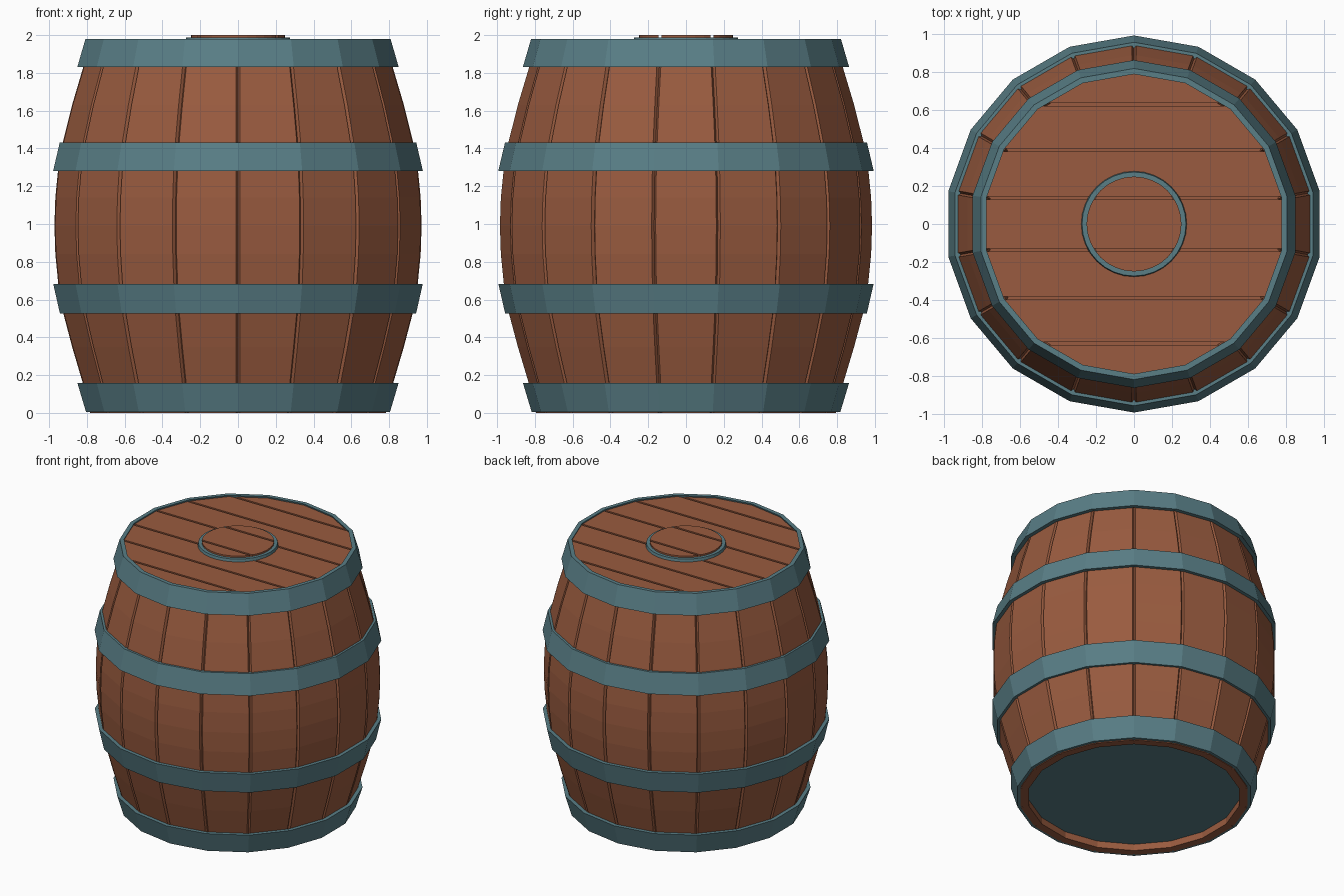
import bpy, bmesh
from math import sin, cos, pi, radians

if "Cube" in bpy.data.objects:
    bpy.data.objects.remove(bpy.data.objects["Cube"])

SIDES = 18


def material(name, rgb):
    m = bpy.data.materials.new(name)
    m.diffuse_color = (*rgb, 1)
    m.use_nodes = True
    m.node_tree.nodes["Principled BSDF"].inputs["Base Color"].default_value = m.diffuse_color
    return m


WOOD = material("wood", (0.32, 0.105, 0.05))
METAL = material("blue_metal", (0.10, 0.21, 0.24))


def finish(name, bm, mat):
    bmesh.ops.recalc_face_normals(bm, faces=bm.faces)
    me = bpy.data.meshes.new(name)
    bm.to_mesh(me)
    bm.free()
    me.materials.append(mat)
    ob = bpy.data.objects.new(name, me)
    bpy.context.collection.objects.link(ob)
    return ob


def polygon(r, n=SIDES):
    """Corner points with one corner on the y axis."""
    return [(r * cos(pi / 2 + 2 * pi * i / n), r * sin(pi / 2 + 2 * pi * i / n)) for i in range(n)]


def grooved(r, depth=0.018, half=0.011):
    """Polygon with a V groove cut into every corner."""
    p, out = polygon(r), []
    for i, (ax, ay) in enumerate(p):
        bx, by = p[(i + 1) % SIDES]
        t = half / (2 * r * sin(pi / SIDES))
        out.append((ax * (1 - depth / r), ay * (1 - depth / r)))
        out.append((ax + (bx - ax) * t, ay + (by - ay) * t))
        out.append((bx + (ax - bx) * t, by + (ay - by) * t))
    return out


def loft(name, sections, mat):
    """Closed loop of (points, z) rings joined into a tube with thickness."""
    bm = bmesh.new()
    rings = [[bm.verts.new((x, y, z)) for x, y in pts] for pts, z in sections]
    for k, a in enumerate(rings):
        b = rings[(k + 1) % len(rings)]
        for i in range(len(a)):
            j = (i + 1) % len(a)
            bm.faces.new((a[i], a[j], b[j], b[i]))
    return finish(name, bm, mat)


def disc(name, r, n, z0, z1, mat, y0=None, y1=None):
    """Solid disc, optionally trimmed to the strip y0..y1."""
    bm = bmesh.new()
    bm.faces.new([bm.verts.new((x, y, z0)) for x, y in polygon(r, n)])
    for y, side in ((y0, -1), (y1, 1)):
        if y is not None:
            bmesh.ops.bisect_plane(bm, geom=bm.verts[:] + bm.edges[:] + bm.faces[:],
                                   plane_co=(0, y, 0), plane_no=(0, side, 0), clear_outer=True)
    top = bmesh.ops.extrude_face_region(bm, geom=bm.faces[:])
    bmesh.ops.translate(bm, vec=(0, 0, z1 - z0),
                        verts=[v for v in top["geom"] if isinstance(v, bmesh.types.BMVert)])
    return finish(name, bm, mat)


# Staves: bulging outer wall and straight inner wall
profile = [(0, 0.795), (0.16, 0.835), (0.35, 0.892), (0.53, 0.94), (0.68, 0.966), (0.84, 0.982),
           (0.99, 0.987), (1.14, 0.982), (1.28, 0.968), (1.44, 0.94), (1.63, 0.892), (1.82, 0.835),
           (1.965, 0.797)]
sections = [(grooved(r), z) for z, r in profile]
sections += [(grooved(0.735, 0, 0.011), 1.9), (grooved(0.735, 0, 0.011), 0)]
loft("staves", sections, WOOD)

# Metal hoops
for name, z0, r0, z1, r1 in (("bottom_hoop", 0.005, 0.817, 0.157, 0.863),
                             ("lower_hoop", 0.525, 0.957, 0.682, 0.993),
                             ("upper_hoop", 1.28, 0.994, 1.432, 0.958),
                             ("top_hoop", 1.83, 0.864, 1.98, 0.82)):
    t = 0.03
    loft(name, [(polygon(r0), z0), (polygon(r1), z1), (polygon(r1 - t), z1), (polygon(r0 - t), z0)], METAL)

# Recessed base plate and the board under the lid planks
disc("base_plate", 0.74, SIDES, 0.05, 0.08, METAL)
disc("lid_backing", 0.79, SIDES, 1.93, 1.95, WOOD)

# Lid planks and plug planks share the same seams
seams = [None, -0.63, -0.39, -0.138, 0.138, 0.39, 0.63, None]
gap = 0.008
for i in range(7):
    lo, hi = seams[i], seams[i + 1]
    lo = lo if lo is None else lo + gap
    hi = hi if hi is None else hi - gap
    disc(f"lid_plank_{i + 1}", 0.795, SIDES, 1.94, 1.968, WOOD, lo, hi)
disc("plug_core", 0.245, 32, 1.95, 1.988, WOOD)
for i, (lo, hi) in enumerate(((None, -0.138 - gap), (-0.138 + gap, 0.138 - gap), (0.138 + gap, None))):
    disc(f"plug_plank_{i + 1}", 0.25, 32, 1.96, 2.0, WOOD, lo, hi)

# Metal ring around the plug
loft("plug_ring", [(polygon(0.28, 32), 1.96), (polygon(0.274, 32), 1.988),
                   (polygon(0.247, 32), 1.988), (polygon(0.247, 32), 1.96)], METAL)
